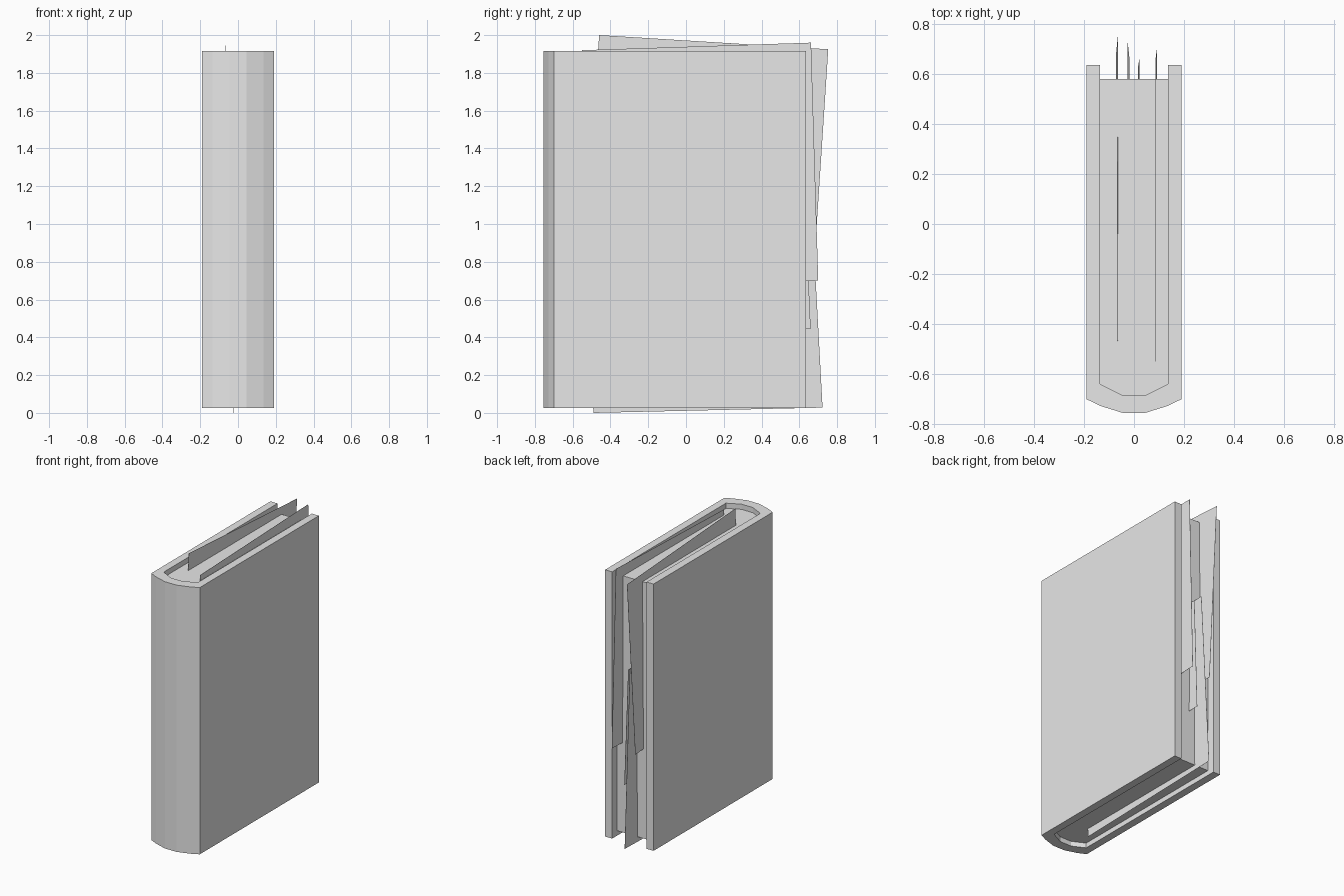
import bpy, bmesh

cube = bpy.data.objects.get("Cube")
if cube:
    bpy.data.objects.remove(cube, do_unlink=True)

# Single plain grey for the whole book
grey = bpy.data.materials.new("plain grey")
grey.use_nodes = True
colour = (0.8, 0.8, 0.8, 1)
grey.diffuse_color = colour
grey.node_tree.nodes["Principled BSDF"].inputs["Base Color"].default_value = colour


def finish(name, bm):
    mesh = bpy.data.meshes.new(name)
    bm.to_mesh(mesh)
    bm.free()
    mesh.materials.append(grey)
    obj = bpy.data.objects.new(name, mesh)
    bpy.context.collection.objects.link(obj)
    return obj


def extrude_profile(name, outline, bottom, top):
    """Closed xy outline raised from bottom to top."""
    bm = bmesh.new()
    face = bm.faces.new([bm.verts.new((x, y, bottom)) for x, y in outline])
    moved = bmesh.ops.extrude_face_region(bm, geom=[face])["geom"]
    verts = [v for v in moved if isinstance(v, bmesh.types.BMVert)]
    bmesh.ops.translate(bm, verts=verts, vec=(0, 0, top - bottom))
    bmesh.ops.recalc_face_normals(bm, faces=bm.faces)
    return finish(name, bm)


def mirrored(half):
    """Right half of an open path, from fore edge to spine, plus its mirror."""
    return half + [(-x, y) for x, y in reversed(half)]


# Cover: two boards joined by a rounded spine
outer = mirrored([(0.19, 0.635), (0.19, -0.70), (0.135, -0.727), (0.045, -0.755)])
inner = mirrored([(0.135, 0.635), (0.135, -0.64), (0.045, -0.685)])
extrude_profile("cover", outer + inner[::-1], 0.025, 1.917)

# Page block, set in from the cover edges
pages = mirrored([(0.135, 0.58), (0.135, -0.64), (0.045, -0.685)])
extrude_profile("page_block", pages, 0.06, 1.88)


def loose_page(name, x_top, x_bottom, top, bottom):
    """Thin leaf; top and bottom are (y, z) pairs from spine side to fore edge."""
    bm = bmesh.new()
    corners = [(x_top, *p) for p in top] + [(x_bottom, *p) for p in reversed(bottom)]
    bm.faces.new([bm.verts.new(c) for c in corners])
    leaf = finish(name, bm)
    solid = leaf.modifiers.new("thickness", "SOLIDIFY")
    solid.thickness = 0.001
    solid.offset = 0


# Leaves that have slipped out of the block
loose_page("raised_page_right", -0.064, -0.072,
           [(-0.46, 2.0), (0.753, 1.925)], [(-0.54, 0.75), (0.672, 0.69)])
loose_page("raised_page_left", 0.087, 0.092,
           [(-0.55, 1.92), (0.662, 1.96)], [(-0.51, 0.66), (0.70, 0.70)])
loose_page("lowered_page", -0.018, -0.025,
           [(-0.55, 1.25), (0.655, 1.28)], [(-0.49, 0.0), (0.723, 0.028)])
loose_page("middle_page", 0.016, 0.022,
           [(-0.58, 1.25), (0.625, 1.25)], [(-0.55, 0.44), (0.66, 0.445)])
